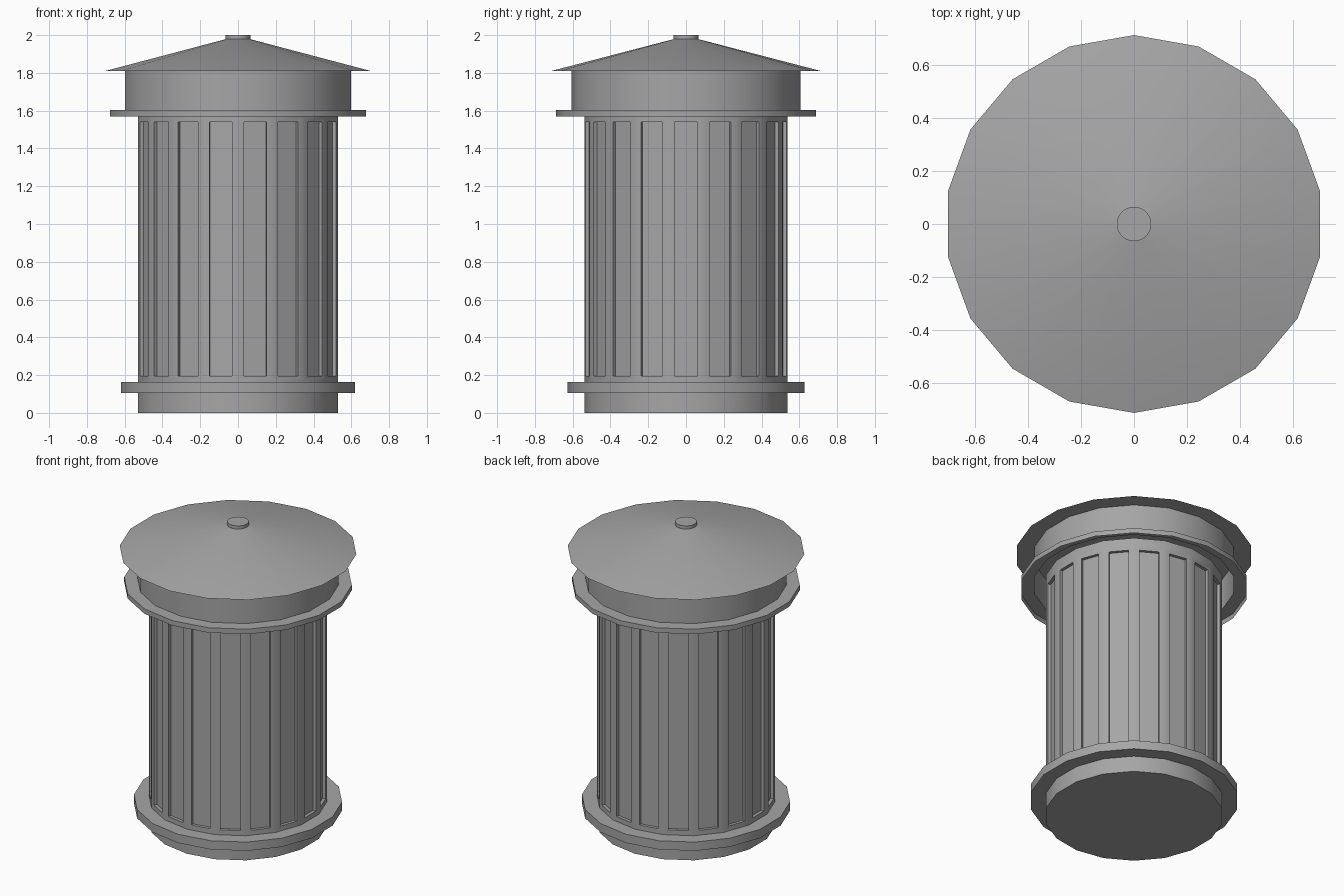
import bpy, bmesh, math

if "Cube" in bpy.data.objects:
    bpy.data.objects.remove(bpy.data.objects["Cube"])

# Dark grey metal
metal = bpy.data.materials.new("dark_metal")
metal.diffuse_color = (0.38, 0.38, 0.38, 1)
metal.use_nodes = True
metal.node_tree.nodes["Principled BSDF"].inputs["Base Color"].default_value = metal.diffuse_color


def spin_profile(name, profile, sides=18, closed=False, cap_start=False, cap_end=False, panel_row=None):
    """Revolve (radius, z) points around z, with a corner on the y axis."""
    bm = bmesh.new()
    rings = []
    for r, z in profile:
        ring = []
        for i in range(sides):
            a = math.pi / 2 + 2 * math.pi * i / sides
            ring.append(bm.verts.new((r * math.cos(a), r * math.sin(a), z)))
        rings.append(ring)
    n = len(rings)
    panels = []
    for k in range(n if closed else n - 1):
        lo, hi = rings[k], rings[(k + 1) % n]
        for i in range(sides):
            j = (i + 1) % sides
            f = bm.faces.new((lo[i], lo[j], hi[j], hi[i]))
            if k == panel_row:
                panels.append(f)
    if cap_start:
        bm.faces.new(rings[0][::-1])
    if cap_end:
        bm.faces.new(rings[-1])
    bm.normal_update()

    # Recessed panels with straight side walls
    if panels:
        bmesh.ops.inset_individual(bm, faces=panels, thickness=0.033, use_even_offset=True)
        pushed = bmesh.ops.extrude_discrete_faces(bm, faces=panels)["faces"]
        for f in pushed:
            f.normal_update()
            bmesh.ops.translate(bm, verts=f.verts[:], vec=f.normal * -0.02)

    mesh = bpy.data.meshes.new(name)
    bm.to_mesh(mesh)
    bm.free()
    mesh.materials.append(metal)
    obj = bpy.data.objects.new(name, mesh)
    bpy.context.collection.objects.link(obj)
    bpy.ops.object.select_all(action='DESELECT')
    obj.select_set(True)
    bpy.context.view_layer.objects.active = obj
    bpy.ops.object.shade_smooth_by_angle(angle=math.radians(30))
    return obj


# Can body with one recessed panel per side
spin_profile("body", [(0.538, 0), (0.538, 0.163), (0.538, 1.572), (0.538, 1.62)],
             cap_start=True, cap_end=True, panel_row=1)

# Band around the foot
spin_profile("base_band", [(0.53, 0.105), (0.628, 0.105), (0.628, 0.163), (0.53, 0.163)], closed=True)

# Thin lid collar, open below, with its flange and rim
spin_profile("lid_collar", [(0.687, 1.57), (0.687, 1.603), (0.607, 1.603), (0.607, 1.812)])

# Shallow cone roof
spin_profile("lid_roof", [(0.714, 1.81), (0.06, 1.98)], cap_start=True, cap_end=True)

# Small round knob
spin_profile("lid_knob", [(0.065, 1.97), (0.065, 2.0)], sides=32, cap_start=True, cap_end=True)
